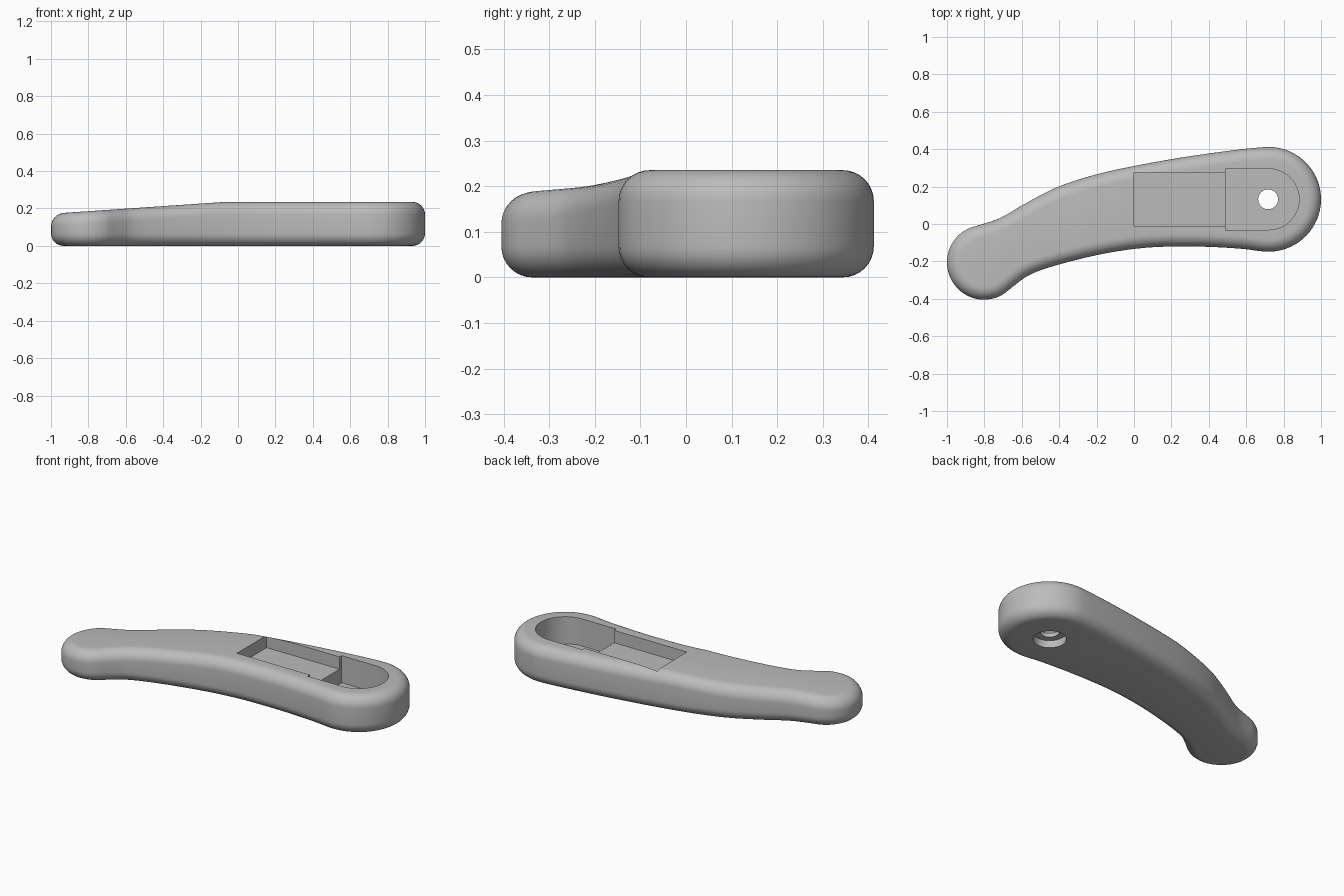
import bpy, bmesh, math
from mathutils import Vector

if "Cube" in bpy.data.objects:
    bpy.data.objects.remove(bpy.data.objects["Cube"], do_unlink=True)

HEIGHT, ROUND, BEND_X, SLOPE = 0.235, 0.068, -0.07, 0.068

grey = bpy.data.materials.new("plain grey")
grey.use_nodes = True
grey.diffuse_color = (0.5, 0.5, 0.5, 1)
grey.node_tree.nodes["Principled BSDF"].inputs["Base Color"].default_value = (0.5, 0.5, 0.5, 1)


def arc(cx, cy, r, a0, a1, n):
    steps = [math.radians(a0 + (a1 - a0) * i / n) for i in range(n + 1)]
    return [Vector((cx + r * math.cos(a), cy + r * math.sin(a))) for a in steps]


def smooth_loop(pts, n):
    """Closed spline through the points, respaced evenly."""
    fine = []
    for i in range(len(pts)):
        p0, p1, p2, p3 = (pts[(i + k - 1) % len(pts)] for k in range(4))
        # centripetal-style tangents keep unevenly spaced points smooth
        d0, d1, d2 = ((b - a).length ** 0.5 for a, b in ((p0, p1), (p1, p2), (p2, p3)))
        m1 = (p2 - p1) + d1 * ((p1 - p0) / d0 - (p2 - p0) / (d0 + d1))
        m2 = (p2 - p1) + d1 * ((p3 - p2) / d2 - (p3 - p1) / (d1 + d2))
        for k in range(20):
            t = k / 20
            fine.append((2 * t**3 - 3 * t**2 + 1) * p1 + (t**3 - 2 * t**2 + t) * m1
                        + (3 * t**2 - 2 * t**3) * p2 + (t**3 - t**2) * m2)
    fine.append(fine[0])
    total = sum((b - a).length for a, b in zip(fine, fine[1:]))
    out, run, want = [], 0, 0
    for a, b in zip(fine, fine[1:]):
        seg = (b - a).length
        while want <= run + seg and len(out) < n:
            out.append(a.lerp(b, (want - run) / seg))
            want += total / n
        run += seg
    return out


def loft(name, rings):
    """Closed solid from stacked rings of (x, y, z)."""
    bm = bmesh.new()
    loops = [[bm.verts.new(p) for p in ring] for ring in rings]
    n = len(loops[0])
    for low, high in zip(loops, loops[1:]):
        for i in range(n):
            j = (i + 1) % n
            bm.faces.new((low[i], low[j], high[j], high[i]))
    bm.faces.new(loops[0][::-1])
    bm.faces.new(loops[-1])
    return finish(name, bm)


def finish(name, bm):
    bmesh.ops.recalc_face_normals(bm, faces=bm.faces)
    mesh = bpy.data.meshes.new(name)
    bm.to_mesh(mesh)
    bm.free()
    mesh.materials.append(grey)
    obj = bpy.data.objects.new(name, mesh)
    bpy.context.collection.objects.link(obj)
    return obj


def prism(name, outline, z0, z1):
    return loft(name, [[(p.x, p.y, z) for p in outline] for z in (z0, z1)])


# Handle outline, counter-clockwise: big end, upper edge, bulb, lower edge
upper = [(0.35, 0.37), (0, 0.31), (-0.22, 0.26), (-0.41, 0.197), (-0.58, 0.11), (-0.72, 0.03)]
lower = [(-0.715, -0.385), (-0.635, -0.325), (-0.555, -0.27), (-0.26, -0.18),
         (0.03, -0.13), (0.3, -0.12), (0.57, -0.132)]
points = (arc(0.72, 0.132, 0.28, -92, 96, 14) + [Vector(p) for p in upper]
          + arc(-0.8, -0.205, 0.2, 100, 272, 12) + [Vector(p) for p in lower])
outline = smooth_loop(points, 180)
count = len(outline)
inward = []
for i in range(count):
    t = (outline[(i + 1) % count] - outline[i - 1]).normalized()
    inward.append(Vector((-t.y, t.x)))

# Rounded side wall: quarter circles at the bottom and the top
rings = []
for top in (False, True):
    for k in range(9):
        a = math.pi / 2 * (k / 8 if top else 1 - k / 8)
        inset = ROUND * (1 - math.cos(a))
        rise = ROUND * (1 - math.sin(a))
        z = HEIGHT - rise if top else rise
        rings.append([(p.x + d.x * inset, p.y + d.y * inset, z) for p, d in zip(outline, inward)])
body = loft("handle_body", rings)

# Slope the top down toward the bulb
bm = bmesh.new()
bm.from_mesh(body.data)
bmesh.ops.bisect_plane(bm, geom=bm.verts[:] + bm.edges[:] + bm.faces[:],
                       plane_co=(BEND_X, 0, 0), plane_no=(1, 0, 0))
for v in bm.verts:
    if v.co.z > HEIGHT / 2 and v.co.x < BEND_X:
        v.co.z -= SLOPE * (BEND_X - v.co.x)
bm.to_mesh(body.data)
bm.free()

# Recesses and the stepped screw hole
shallow = [Vector(p) for p in ((0, -0.01), (0.6, -0.01), (0.6, 0.275), (0, 0.275))]
deep = [Vector((0.49, -0.031))] + arc(0.72, 0.132, 0.163, -90, 90, 28) + [Vector((0.49, 0.295))]
cutters = [
    prism("shallow_recess_cutter", shallow, 0.16, 0.4),
    prism("deep_recess_cutter", deep, 0.07, 0.41),
    prism("hole_cutter", arc(0.717, 0.132, 0.053, 0, 348.75, 31), -0.1, 0.2),
    prism("counterbore_cutter", arc(0.717, 0.132, 0.092, 0, 348.75, 31), -0.11, 0.045),
]
bpy.context.view_layer.objects.active = body
for cutter in cutters:
    cutter.hide_render = True
    cut = body.modifiers.new(cutter.name, "BOOLEAN")
    cut.operation, cut.solver, cut.object = "DIFFERENCE", "EXACT", cutter
    bpy.ops.object.modifier_apply(modifier=cut.name)
    bpy.data.objects.remove(cutter, do_unlink=True)

# Smooth shading with crisp recess edges
bpy.ops.object.select_all(action="DESELECT")
body.select_set(True)
bpy.ops.object.shade_smooth_by_angle(angle=math.radians(30))
